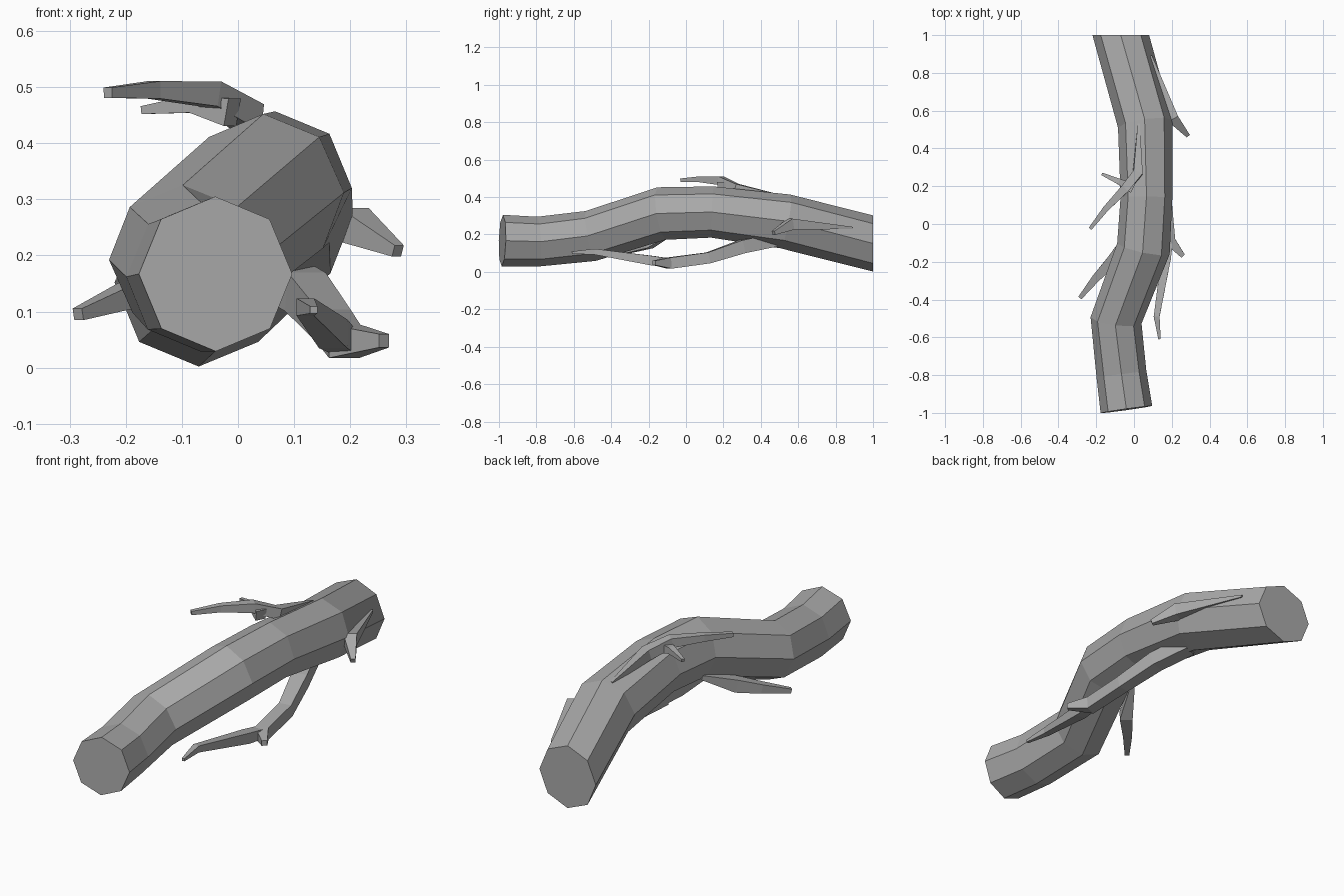
import bpy, bmesh, math
from mathutils import Vector

cube = bpy.data.objects.get("Cube")
if cube:
    bpy.data.objects.remove(cube)

bark = bpy.data.materials.new("grey_bark")
bark.use_nodes = True
bark.diffuse_color = (0.4, 0.4, 0.4, 1)
bsdf = bark.node_tree.nodes["Principled BSDF"]
bsdf.inputs["Base Color"].default_value = (0.4, 0.4, 0.4, 1)
bsdf.inputs["Roughness"].default_value = 0.9


def limb(name, path, sides, turn=0.0, end_dir=None):
    """Loft a faceted tube through (x, y, z, radius) stations."""
    pts = [Vector(p[:3]) for p in path]
    segs = [(b - a).normalized() for a, b in zip(pts, pts[1:])]
    dirs = [segs[0]] + [(a + b).normalized() for a, b in zip(segs, segs[1:])]
    dirs.append(Vector(end_dir) if end_dir else segs[-1])
    bm = bmesh.new()
    rings = []
    for p, d, station in zip(pts, dirs, path):
        side = d.cross(Vector((0, 0, 1))).normalized()
        up = side.cross(d)
        ring = []
        for i in range(sides):
            a = turn + math.tau * i / sides
            ring.append(bm.verts.new(p + station[3] * (side * math.cos(a) + up * math.sin(a))))
        rings.append(ring)
    for r0, r1 in zip(rings, rings[1:]):
        for i in range(sides):
            j = (i + 1) % sides
            bm.faces.new((r0[i], r0[j], r1[j], r1[i]))
    bm.faces.new(rings[0])
    bm.faces.new(rings[-1])
    bmesh.ops.recalc_face_normals(bm, faces=bm.faces)
    mesh = bpy.data.meshes.new(name)
    bm.to_mesh(mesh)
    bm.free()
    mesh.materials.append(bark)
    obj = bpy.data.objects.new(name, mesh)
    bpy.context.collection.objects.link(obj)
    return obj


# Main log: an eight-sided bent tube, sawn square at the back
limb("trunk", [
    (-0.04, -0.982, 0.167, 0.138),
    (-0.067, -0.79, 0.162, 0.133),
    (-0.095, -0.51, 0.192, 0.136),
    (0.05, -0.13, 0.312, 0.142),
    (0.066, 0.14, 0.32, 0.137),
    (0.06, 0.53, 0.27, 0.146),
    (-0.07, 1.0, 0.152, 0.15),
], 8, end_dir=(0, 1, 0))

# Side branches: four-sided, tapering out of the log
branches = {
    "top_branch": [
        (0.025, 0.53, 0.40, 0.008), (0.02, 0.27, 0.445, 0.036),
        (-0.05, 0.185, 0.488, 0.032), (-0.15, 0.08, 0.495, 0.022),
        (-0.232, -0.025, 0.49, 0.013)],
    "top_twig": [
        (-0.01, 0.19, 0.455, 0.035), (-0.08, 0.225, 0.47, 0.022),
        (-0.17, 0.265, 0.459, 0.01)],
    "back_branch": [
        (0.09, 0.89, 0.235, 0.008), (0.205, 0.56, 0.255, 0.042),
        (0.285, 0.468, 0.208, 0.015)],
    "low_branch": [
        (0.06, 0.47, 0.17, 0.05), (0.12, 0.30, 0.135, 0.05),
        (0.17, 0.12, 0.075, 0.042), (0.19, -0.09, 0.047, 0.042),
        (0.26, -0.17, 0.048, 0.017)],
    "low_front_twig": [
        (0.19, -0.05, 0.045, 0.03), (0.17, -0.18, 0.06, 0.036),
        (0.12, -0.49, 0.108, 0.022), (0.135, -0.61, 0.103, 0.009)],
    "side_branch": [
        (-0.04, -0.06, 0.22, 0.015), (-0.12, -0.20, 0.155, 0.042),
        (-0.20, -0.285, 0.127, 0.03), (-0.285, -0.39, 0.095, 0.015)],
}
for name, path in branches.items():
    limb(name, path, 4, turn=math.pi / 4)
